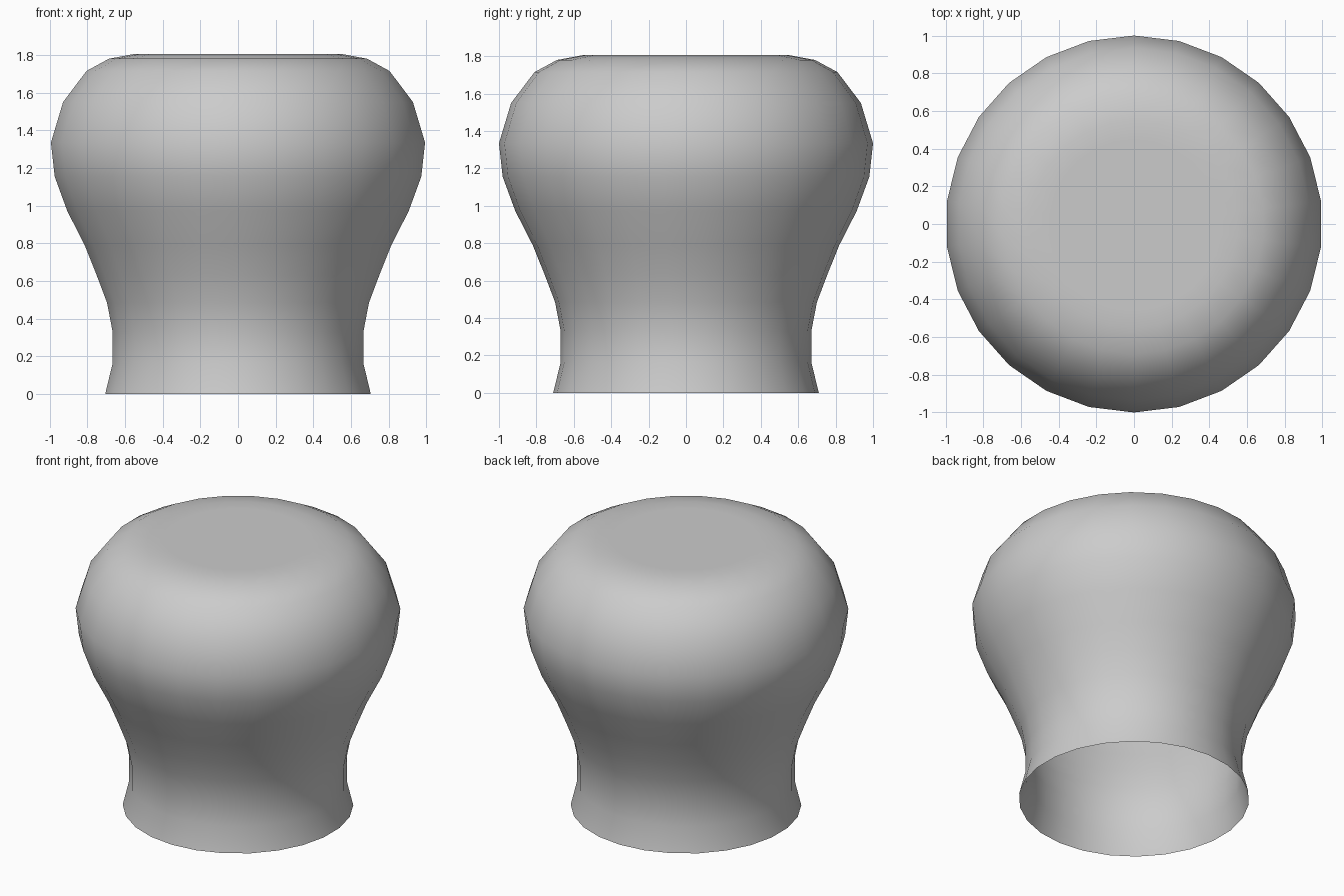
import bpy, bmesh
from math import sin, cos, pi

if "Cube" in bpy.data.objects:
    bpy.data.objects.remove(bpy.data.objects["Cube"])

SEGMENTS = 26

# Profile as (radius, height), from the open base up to the flat top
profile = [
    (0.71, 0.0), (0.67, 0.165), (0.67, 0.33), (0.70, 0.485),
    (0.755, 0.63), (0.818, 0.787), (0.913, 0.973), (0.98, 1.155),
    (1.0, 1.335), (0.935, 1.55), (0.81, 1.715), (0.69, 1.78),
    (0.55, 1.806), (0.45, 1.806),
]

# Revolved shell with one corner on the y axis
bm = bmesh.new()
rings = []
for r, z in profile:
    angles = [pi / 2 + 2 * pi * i / SEGMENTS for i in range(SEGMENTS)]
    rings.append([bm.verts.new((r * cos(a), r * sin(a), z)) for a in angles])
for low, high in zip(rings, rings[1:]):
    for i in range(SEGMENTS):
        j = (i + 1) % SEGMENTS
        bm.faces.new((low[i], low[j], high[j], high[i]))

# Closed top; the base stays open
bm.faces.new(rings[-1])
for f in bm.faces:
    f.smooth = True

mesh = bpy.data.meshes.new("knob_shell")
bm.to_mesh(mesh)
bm.free()
knob = bpy.data.objects.new("knob_shell", mesh)
bpy.context.collection.objects.link(knob)
